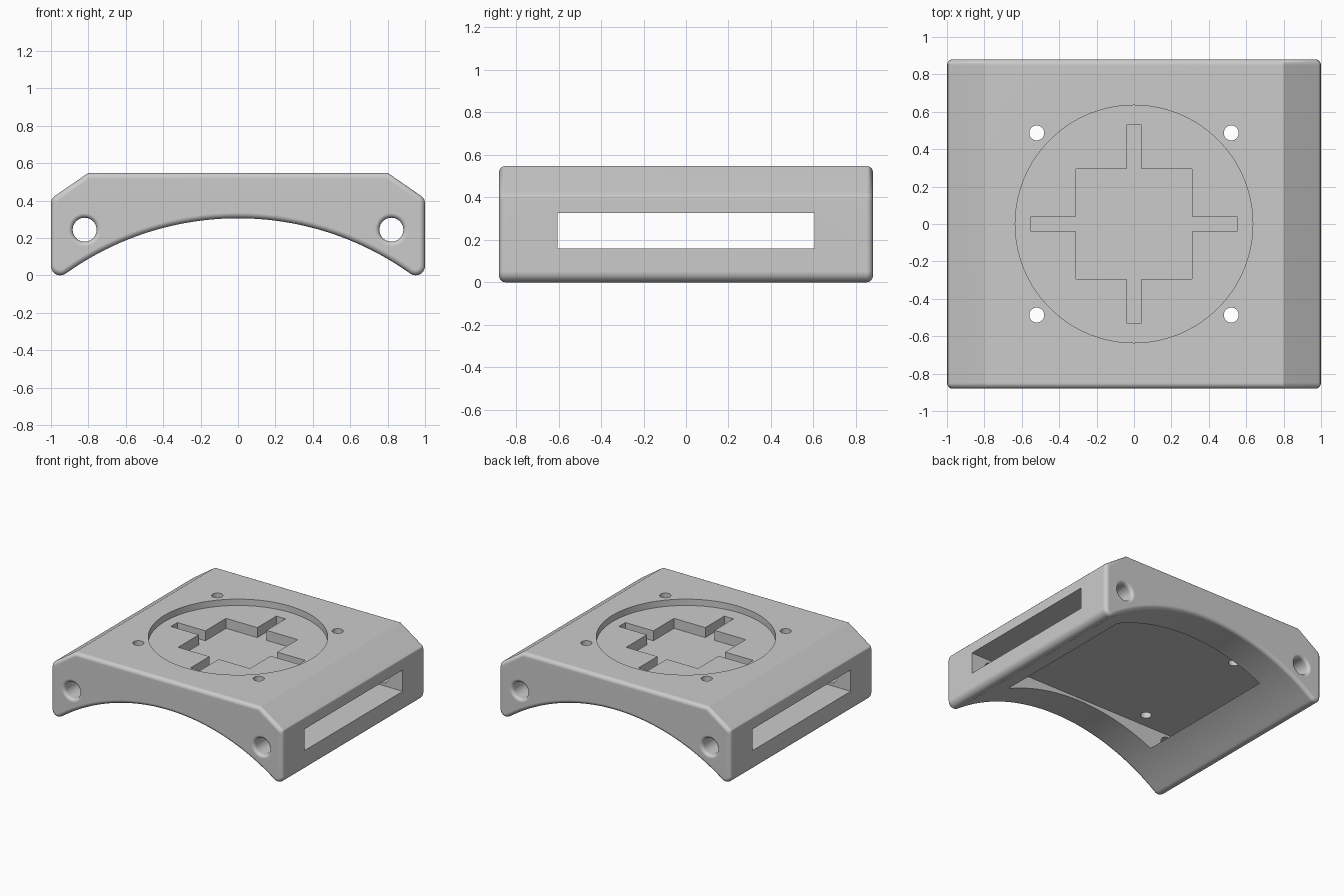
import bpy, bmesh
from math import sin, cos, pi, radians, atan2

default = bpy.data.objects.get("Cube")
if default:
    bpy.data.objects.remove(default, do_unlink=True)

HALF_DEPTH = 0.88
ROUND = 0.03
TIP = 0.05            # radius of the rounded feet
ARCH_TOP = 0.305
ARCH_R = 1.582


def grey_plastic():
    mat = bpy.data.materials.new("grey_plastic")
    colour = (0.6, 0.6, 0.6, 1)
    mat.use_nodes = True
    mat.diffuse_color = colour
    mat.node_tree.nodes["Principled BSDF"].inputs["Base Color"].default_value = colour
    return mat


def arc(cx, cy, r, start, end, n):
    """Points along a circular arc, ends included."""
    return [(cx + r * cos(start + (end - start) * i / n),
             cy + r * sin(start + (end - start) * i / n)) for i in range(n + 1)]


def circle(cx, cy, r, n):
    return arc(cx, cy, r, 0, 2 * pi, n)[:-1]


def loft(name, rings):
    """Closed solid through matching rings of 3D points."""
    bm = bmesh.new()
    loops = [[bm.verts.new(p) for p in ring] for ring in rings]
    n = len(loops[0])
    for a, b in zip(loops, loops[1:]):
        for i in range(n):
            j = (i + 1) % n
            bm.faces.new((a[i], a[j], b[j], b[i]))
    bm.faces.new(loops[0])
    bm.faces.new(loops[-1])
    bmesh.ops.recalc_face_normals(bm, faces=bm.faces)
    mesh = bpy.data.meshes.new(name)
    bm.to_mesh(mesh)
    bm.free()
    obj = bpy.data.objects.new(name, mesh)
    bpy.context.collection.objects.link(obj)
    return obj


def upright(name, outline, low, high):
    return loft(name, [[(x, y, z) for x, y in outline] for z in (low, high)])


# Body: half outline from the top shoulder down to the foot, then mirrored
arch_z = ARCH_TOP - ARCH_R
lean = atan2(arch_z - TIP, TIP - 1)          # from right foot centre to arch centre
half = [(0.8, 0.548), (0.98, 0.424), (0.994, 0.411), (1, 0.39)]
half += arc(1 - TIP, TIP, TIP, 0, lean, 10)
arch = arc(0, arch_z, ARCH_R, lean + pi, -lean, 64)[1:-1]
outline = half + arch + [(-x, z) for x, z in reversed(half)]
body = loft("mount_body", [[(x, y, z) for x, z in outline]
                           for y in (-HALF_DEPTH, HALF_DEPTH)])
body.data.materials.append(grey_plastic())

# Rounded front and back rims
bm = bmesh.new()
bm.from_mesh(body.data)
rims = [e for e in bm.edges if abs(e.verts[0].co.y - e.verts[1].co.y) < 0.001]
bmesh.ops.bevel(bm, geom=rims, offset=ROUND, offset_type='OFFSET', segments=5,
                profile=0.5, affect='EDGES', clamp_overlap=False)
bmesh.ops.recalc_face_normals(bm, faces=bm.faces)
bm.to_mesh(body.data)
bm.free()

cutters = []

# Strap slot running from side to side
slot = [(-1.1, -0.605), (1.1, -0.605), (1.1, 0.605), (-1.1, 0.605)]
cutters.append(upright("slot_cutter", slot, 0.16, 0.327))

# Round recess in the top
cutters.append(upright("recess_cutter", circle(0, 0, 0.635, 128), 0.498, 0.6))

# Cross pocket below the recess
w, d, a = 0.31, 0.295, 0.04
quarter = [(0.552, a), (w, a), (w, d), (a, d), (a, 0.53)]
right = quarter + [(-x, y) for x, y in reversed(quarter)]
cross = right + [(-x, -y) for x, y in right]
cutters.append(upright("cross_cutter", cross, 0.42, 0.53))

# Four screw holes
for sx in (-1, 1):
    for sy in (-1, 1):
        hole = circle(sx * 0.52, sy * 0.487, 0.04, 32)
        cutters.append(upright("screw_hole_cutter", hole, 0.25, 0.6))

# Lengthwise cord holes with flared mouths
f = 0.025
flare = [(HALF_DEPTH - f + f * sin(t), 0.064 + f - f * cos(t))
         for t in [radians(18 * i) for i in range(6)]] + [(0.9, 0.064 + f)]
spine = [(-y, r) for y, r in reversed(flare)] + flare
for sx in (-1, 1):
    rings = [[(x, y, z) for x, z in circle(sx * 0.82, 0.244, r, 40)] for y, r in spine]
    cutters.append(loft("cord_hole_cutter", rings))

# Apply all cuts
for cutter in cutters:
    cutter.hide_render = True
    mod = body.modifiers.new("cut", 'BOOLEAN')
    mod.operation = 'DIFFERENCE'
    mod.solver = 'EXACT'
    mod.object = cutter
bpy.context.view_layer.update()
graph = bpy.context.evaluated_depsgraph_get()
finished = bpy.data.meshes.new_from_object(body.evaluated_get(graph))
body.modifiers.clear()
body.data = finished
for cutter in cutters:
    bpy.data.objects.remove(cutter, do_unlink=True)

# Smooth rounded areas, keep machined edges crisp
for obj in bpy.context.selected_objects:
    obj.select_set(False)
body.select_set(True)
bpy.context.view_layer.objects.active = body
bpy.ops.object.shade_smooth_by_angle(angle=radians(25))
weighted = body.modifiers.new("even_shading", 'WEIGHTED_NORMAL')
weighted.keep_sharp = True
